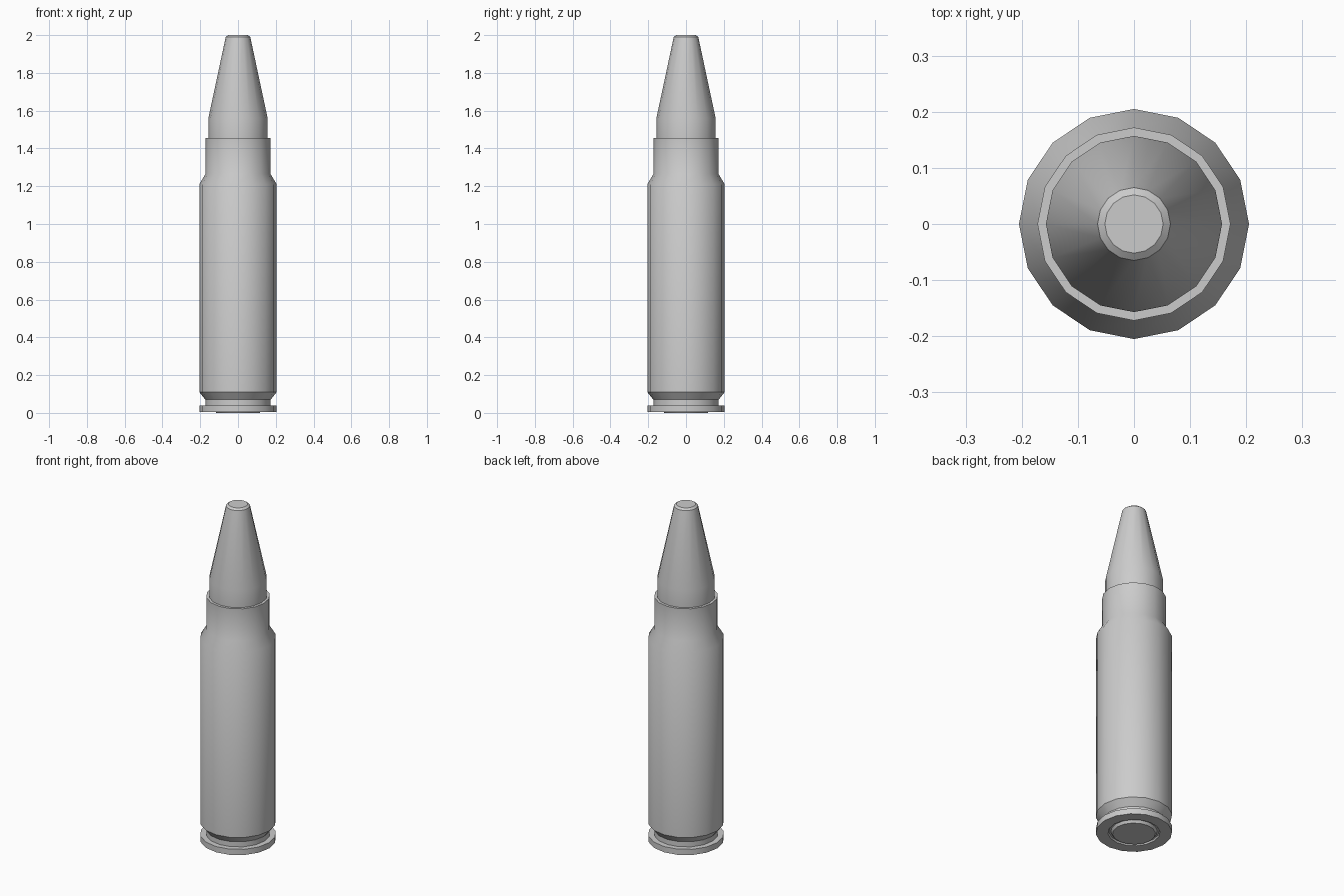
import bpy, bmesh, math

if "Cube" in bpy.data.objects:
    bpy.data.objects.remove(bpy.data.objects["Cube"])

SIDES = 16


def lathe(name, profile, cap_bottom=False, cap_top=False):
    """Revolve (radius, z) points, listed from bottom to top, around z."""
    bm = bmesh.new()
    rings = []
    for r, z in profile:
        rings.append([bm.verts.new((r * math.cos(2 * math.pi * i / SIDES),
                                    r * math.sin(2 * math.pi * i / SIDES), z))
                      for i in range(SIDES)])
    for a, b in zip(rings, rings[1:]):
        for i in range(SIDES):
            j = (i + 1) % SIDES
            bm.faces.new((a[i], a[j], b[j], b[i]))
    if cap_bottom:
        bm.faces.new(rings[0][::-1])
    if cap_top:
        bm.faces.new(rings[-1])
    mesh = bpy.data.meshes.new(name)
    bm.to_mesh(mesh)
    bm.free()
    obj = bpy.data.objects.new(name, mesh)
    bpy.context.collection.objects.link(obj)
    bpy.ops.object.select_all(action='DESELECT')
    obj.select_set(True)
    bpy.context.view_layer.objects.active = obj
    bpy.ops.object.shade_smooth_by_angle(angle=math.radians(38))
    return obj


# Case: base ring, rim, extractor groove, body, shoulder, neck and lip
lathe("case", [
    (0.125, 0.015), (0.135, 0.015), (0.14, 0.006), (0.205, 0.006),
    (0.205, 0.04), (0.173, 0.04), (0.173, 0.07), (0.205, 0.11),
    (0.205, 1.21), (0.172, 1.265), (0.172, 1.455), (0.157, 1.455),
])

# Primer disc in the base
lathe("primer", [(0.115, 0.0), (0.125, 0.015)], cap_bottom=True)

# Projectile with a small chamfered flat tip
lathe("projectile", [
    (0.157, 1.455), (0.157, 1.56), (0.065, 1.99), (0.052, 2.0),
], cap_top=True)
